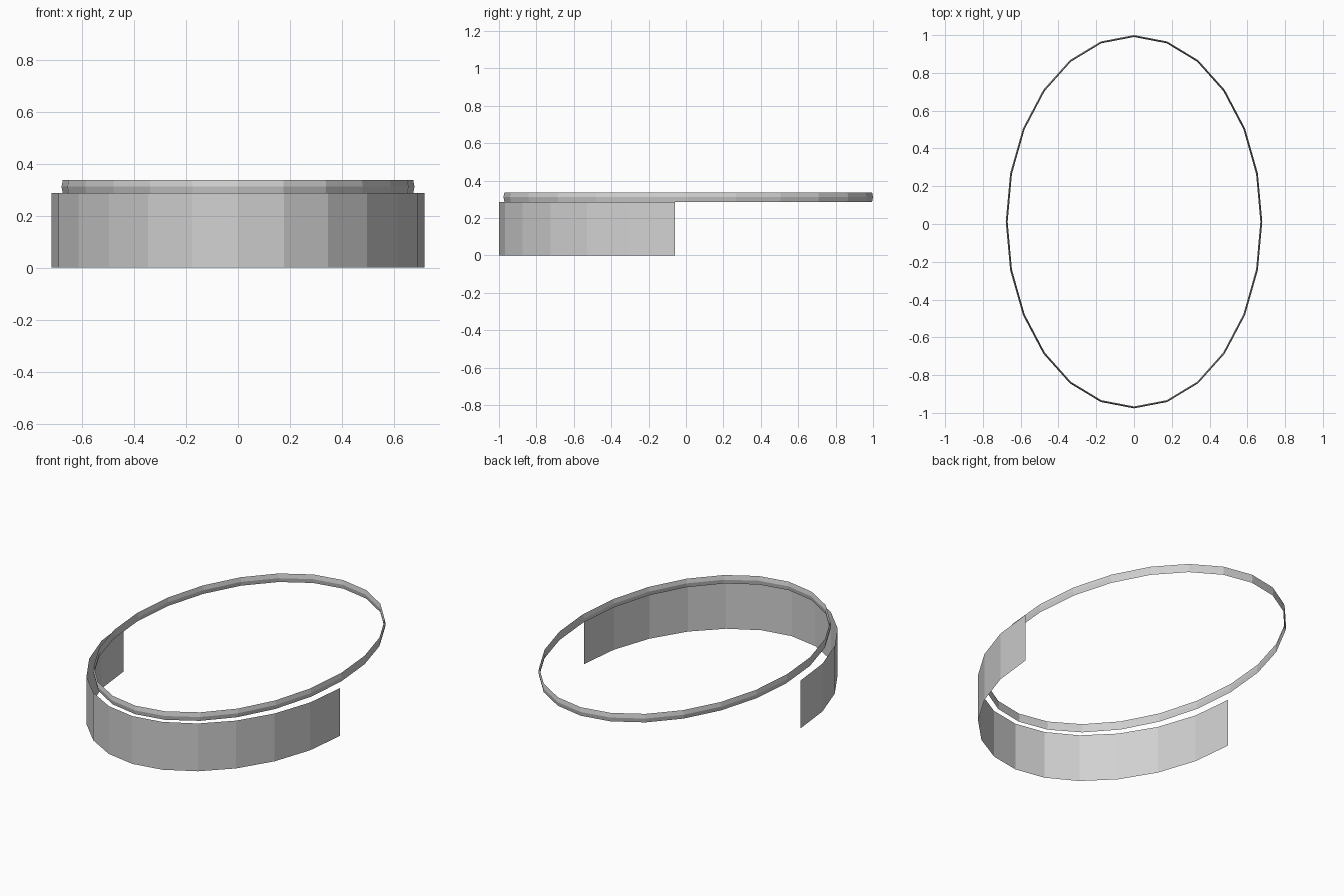
import bpy, bmesh, math

if "Cube" in bpy.data.objects:
    bpy.data.objects.remove(bpy.data.objects["Cube"])

SEGMENTS = 24

grey = bpy.data.materials.new("plain grey")
grey.diffuse_color = (0.64, 0.64, 0.64, 1)
grey.use_nodes = True
grey.node_tree.nodes["Principled BSDF"].inputs["Base Color"].default_value = grey.diffuse_color


def sweep(name, rows, closed_section, closed_path):
    """Skin quads between neighbouring cross-sections."""
    bm = bmesh.new()
    verts = [[bm.verts.new(p) for p in row] for row in rows]
    n, m = len(rows), len(rows[0])
    for i in range(n if closed_path else n - 1):
        a, b = verts[i], verts[(i + 1) % n]
        for j in range(m if closed_section else m - 1):
            k = (j + 1) % m
            bm.faces.new((a[j], b[j], b[k], a[k]))
    if closed_section:
        bmesh.ops.recalc_face_normals(bm, faces=bm.faces)
    mesh = bpy.data.meshes.new(name)
    bm.to_mesh(mesh)
    bm.free()
    mesh.materials.append(grey)
    obj = bpy.data.objects.new(name, mesh)
    bpy.context.collection.objects.link(obj)
    return obj


# Upper oval hoop: slim diamond section (radial offset, height)
section = [(0.005, 0.311), (0, 0.337), (-0.005, 0.311), (0, 0.286)]
hoop = []
for i in range(SEGMENTS):
    a = math.tau * i / SEGMENTS
    hoop.append([((0.674 + d) * math.sin(a), 0.012 - (0.983 + d) * math.cos(a), z)
                 for d, z in section])
sweep("oval_hoop", hoop, True, True)

# Front half band: thin upright sheet, slightly flared at its ends
band = []
for i in range(-SEGMENTS // 4, SEGMENTS // 4 + 1):
    a = math.tau * i / SEGMENTS
    s = math.sin(a)
    x, y = (0.684 + 0.033 * s * s) * s, -0.06 - 0.94 * math.cos(a)
    band.append([(x, y, 0), (x, y, 0.286)])
sweep("front_band", band, False, False)
